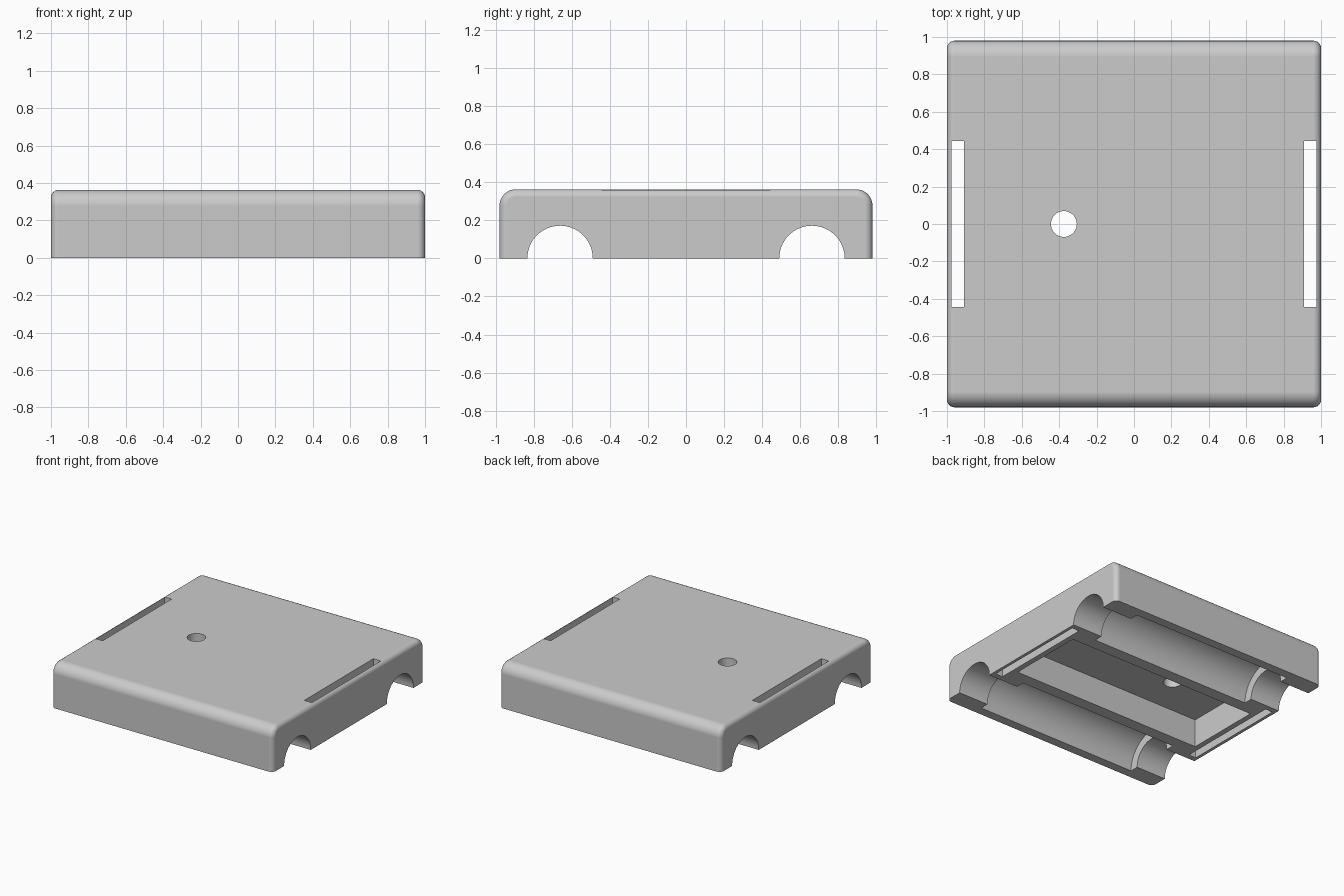
import bpy
import bmesh
import math

old = bpy.data.objects.get("Cube")
if old:
    bpy.data.objects.remove(old, do_unlink=True)

HALF_X, HALF_Y, HEIGHT = 1.0, 0.98, 0.363
ROUND_LONG, ROUND_SIDE = 0.085, 0.04

gray = bpy.data.materials.new("plain_gray")
gray.use_nodes = True
colour = (0.6, 0.6, 0.6, 1)
gray.diffuse_color = colour
gray.node_tree.nodes["Principled BSDF"].inputs["Base Color"].default_value = colour


def add_object(name, bm):
    bmesh.ops.recalc_face_normals(bm, faces=bm.faces)
    mesh = bpy.data.meshes.new(name)
    bm.to_mesh(mesh)
    bm.free()
    mesh.materials.append(gray)
    obj = bpy.data.objects.new(name, mesh)
    bpy.context.collection.objects.link(obj)
    return obj


def box_cutter(name, x0, x1, y0, y1, z0, z1):
    bm = bmesh.new()
    bmesh.ops.create_cube(bm, size=1)
    for v in bm.verts:
        v.co = (x1 if v.co.x > 0 else x0, y1 if v.co.y > 0 else y0, z1 if v.co.z > 0 else z0)
    return add_object(name, bm)


def round_cutter(name, radius, length, location, along_x=False):
    bm = bmesh.new()
    bmesh.ops.create_cone(bm, cap_ends=True, segments=64, radius1=radius,
                          radius2=radius, depth=length)
    obj = add_object(name, bm)
    obj.location = location
    if along_x:
        obj.rotation_euler.y = math.pi / 2
    return obj


# Cover: side profile with rounded long top edges, extruded across the width
profile = [(-HALF_Y, 0), (HALF_Y, 0)]
for side, start in ((1, 0), (-1, 90)):
    for i in range(13):
        a = math.radians(start + i * 7.5)
        profile.append((side * (HALF_Y - ROUND_LONG) + ROUND_LONG * math.cos(a),
                        HEIGHT - ROUND_LONG + ROUND_LONG * math.sin(a)))
bm = bmesh.new()
end = bm.faces.new([bm.verts.new((-HALF_X, y, z)) for y, z in profile])
extruded = bmesh.ops.extrude_face_region(bm, geom=[end], use_keep_orig=True)
for v in extruded["geom"]:
    if isinstance(v, bmesh.types.BMVert):
        v.co.x = HALF_X
bmesh.ops.recalc_face_normals(bm, faces=bm.faces)

# Softer rounding around both ends, leaving the underside sharp
rim = [e for e in bm.edges
       if abs(e.verts[0].co.x - e.verts[1].co.x) < 1e-5
       and max(v.co.z for v in e.verts) > 0.01]
bmesh.ops.bevel(bm, geom=rim, offset=ROUND_SIDE, offset_type='OFFSET', segments=6,
                profile=0.5, affect='EDGES', clamp_overlap=True)
cover = add_object("cover", bm)

# Central pocket and screw hole
cutters = [
    box_cutter("pocket_cutter", -0.865, 0.865, -0.32, 0.32, -0.1, 0.23),
    round_cutter("hole_cutter", 0.069, 1.2, (-0.375, 0, 0.2)),
]
for s, label in ((1, "left"), (-1, "right")):
    # Strap slot through each end
    x0, x1 = sorted((s * 0.91, s * 0.975))
    cutters.append(box_cutter(label + "_slot_cutter", x0, x1, -0.445, 0.445, -0.1, 0.6))
for s, label in ((1, "back"), (-1, "front")):
    # Rod channel with a wider bearing seat in its middle
    cutters.append(round_cutter(label + "_rod_cutter", 0.172, 2.4, (0, s * 0.662, 0), True))
    cutters.append(round_cutter(label + "_seat_cutter", 0.243, 1.46, (0, s * 0.662, 0), True))

for cutter in cutters:
    cutter.hide_render = True
    cutter.hide_set(True)
    mod = cover.modifiers.new(cutter.name, 'BOOLEAN')
    mod.operation = 'DIFFERENCE'
    mod.solver = 'EXACT'
    mod.object = cutter

# Apply the cuts, then remove the cutters
bpy.context.view_layer.objects.active = cover
cover.select_set(True)
for mod in list(cover.modifiers):
    bpy.ops.object.modifier_apply(modifier=mod.name)
for cutter in cutters:
    bpy.data.objects.remove(cutter, do_unlink=True)

# Smooth the fillets while the large faces stay flat
bpy.ops.object.shade_smooth_by_angle(angle=math.radians(30))
weighted = cover.modifiers.new("flat_faces", 'WEIGHTED_NORMAL')
weighted.keep_sharp = True
weighted.weight = 100
